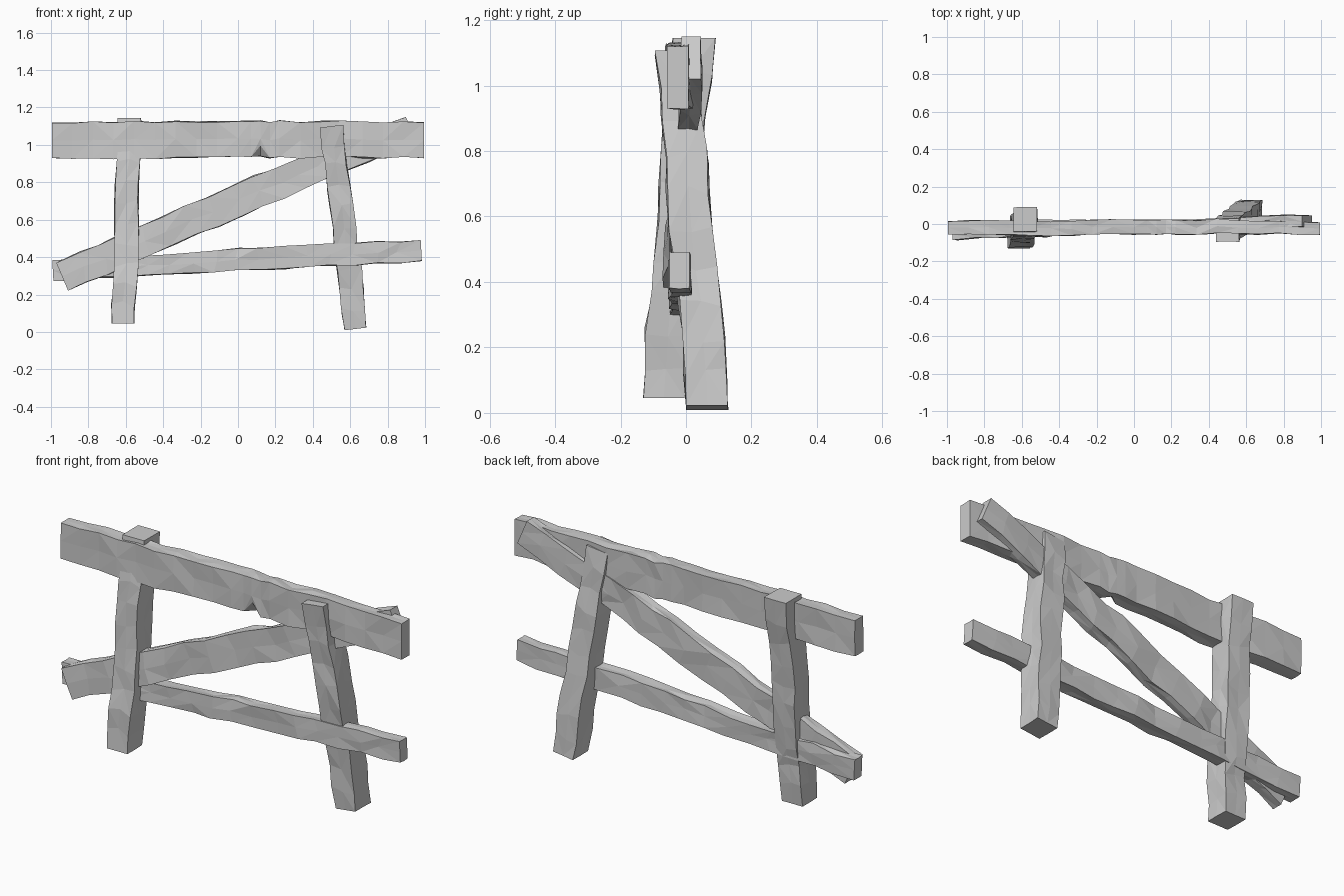
import bpy, bmesh, random
from mathutils import Vector

if "Cube" in bpy.data.objects:
    bpy.data.objects.remove(bpy.data.objects["Cube"])

random.seed(7)
# Outline of a board's cross-section (u, v)
SECTION = [(-1, -1), (0, -1), (1, -1), (1, 0), (1, 1), (0, 1), (-1, 1), (-1, 0)]


def sample(stations, t):
    """Linear interpolation between evenly or unevenly spaced stations."""
    for a, b in zip(stations, stations[1:]):
        if t <= b[0] + 1e-6:
            f = (t - a[0]) / (b[0] - a[0])
            return [p + (q - p) * f for p, q in zip(a[1:], b[1:])]
    return list(stations[-1][1:])


def board(name, stations, u, rings, rough=0.006, chip=None):
    """Rough-hewn board. Station: t, x, y, z, width along u, thickness along y."""
    u, v = Vector(u).normalized(), Vector((0, 1, 0))
    params = [i / rings for i in range(rings + 1)]
    if chip:
        params = sorted([p for p in params if abs(p - chip) > 0.04]
                        + [chip - 0.025, chip, chip + 0.025])
    bm = bmesh.new()
    loops = []
    for t in params:
        end = t < 0.001 or t > 0.999
        x, y, z, w, th = sample(stations, t)
        du, dv = random.uniform(-rough, rough), random.uniform(-rough, rough)
        if end:
            du = dv = 0
        axis = u.cross(v)
        slide = 0 if end or chip else 0.02
        ring = []
        for a, b in SECTION:
            p = Vector((x, y, z)) + u * (a * w / 2 + du) + v * (b * th / 2 + dv)
            r = rough * (0.3 if end else 0.7)
            p += u * random.uniform(-r, r) + v * random.uniform(-r, r)
            p += axis * random.uniform(-slide, slide)
            if chip and abs(t - chip) < 1e-6 and (a, b) == (-1, -1):
                p += u * 0.055
            ring.append(bm.verts.new(p))
        loops.append(ring)
    n = len(SECTION)
    for r0, r1 in zip(loops, loops[1:]):
        for i in range(n):
            j = (i + 1) % n
            q = [r0[i], r0[j], r1[j], r1[i]]
            k = random.randint(0, 1)
            q = q[k:] + q[:k]
            bm.faces.new((q[0], q[1], q[2]))
            bm.faces.new((q[0], q[2], q[3]))
    bm.faces.new(loops[0][::-1])
    bm.faces.new(loops[-1])
    bmesh.ops.recalc_face_normals(bm, faces=bm.faces)
    me = bpy.data.meshes.new(name)
    bm.to_mesh(me)
    bm.free()
    ob = bpy.data.objects.new(name, me)
    bpy.context.collection.objects.link(ob)
    return ob


# Wide top rail with a chipped lower edge
board("top_rail", [
    (0, -0.995, -0.02, 1.025, 0.19, 0.07),
    (0.25, -0.5, -0.022, 1.03, 0.195, 0.075),
    (0.5, 0, -0.015, 1.03, 0.19, 0.075),
    (0.75, 0.5, -0.015, 1.03, 0.19, 0.07),
    (1, 0.995, -0.025, 1.025, 0.19, 0.065)], (0, 0, 1), 18, chip=0.56)

# Slightly sloping lower rail
board("lower_rail", [
    (0, -0.99, -0.02, 0.328, 0.11, 0.065),
    (0.35, -0.3, -0.015, 0.363, 0.105, 0.065),
    (0.6, 0.2, -0.015, 0.4, 0.12, 0.065),
    (1, 0.98, -0.02, 0.435, 0.11, 0.06)], (-0.055, 0, 1), 16)

# Diagonal brace, in front at the left and behind at the right
board("diagonal_brace", [
    (0, -0.94, -0.056, 0.295, 0.16, 0.06),
    (0.3, -0.4, -0.03, 0.53, 0.165, 0.06),
    (0.5, 0, -0.015, 0.705, 0.17, 0.06),
    (0.75, 0.45, 0.0, 0.89, 0.155, 0.06),
    (1, 0.925, 0.015, 1.085, 0.14, 0.06)], (-0.39, 0, 0.92), 16)

# Left post, leaning backwards
board("left_post", [
    (0, -0.615, -0.068, 0.045, 0.12, 0.125),
    (0.25, -0.603, -0.052, 0.3, 0.125, 0.13),
    (0.5, -0.597, -0.025, 0.58, 0.128, 0.125),
    (0.75, -0.59, -0.005, 0.85, 0.125, 0.125),
    (1, -0.582, 0.025, 1.145, 0.125, 0.13)], (1, 0, 0), 10)

# Right post, leaning forwards and inwards
board("right_post", [
    (0, 0.628, 0.065, 0.016, 0.115, 0.128),
    (0.27, 0.603, 0.045, 0.3, 0.13, 0.13),
    (0.45, 0.57, 0.018, 0.5, 0.122, 0.13),
    (0.63, 0.55, 0.003, 0.7, 0.128, 0.13),
    (0.8, 0.525, -0.008, 0.9, 0.115, 0.122),
    (1, 0.5, -0.033, 1.1, 0.125, 0.122)], (1, 0, 0.12), 10)
